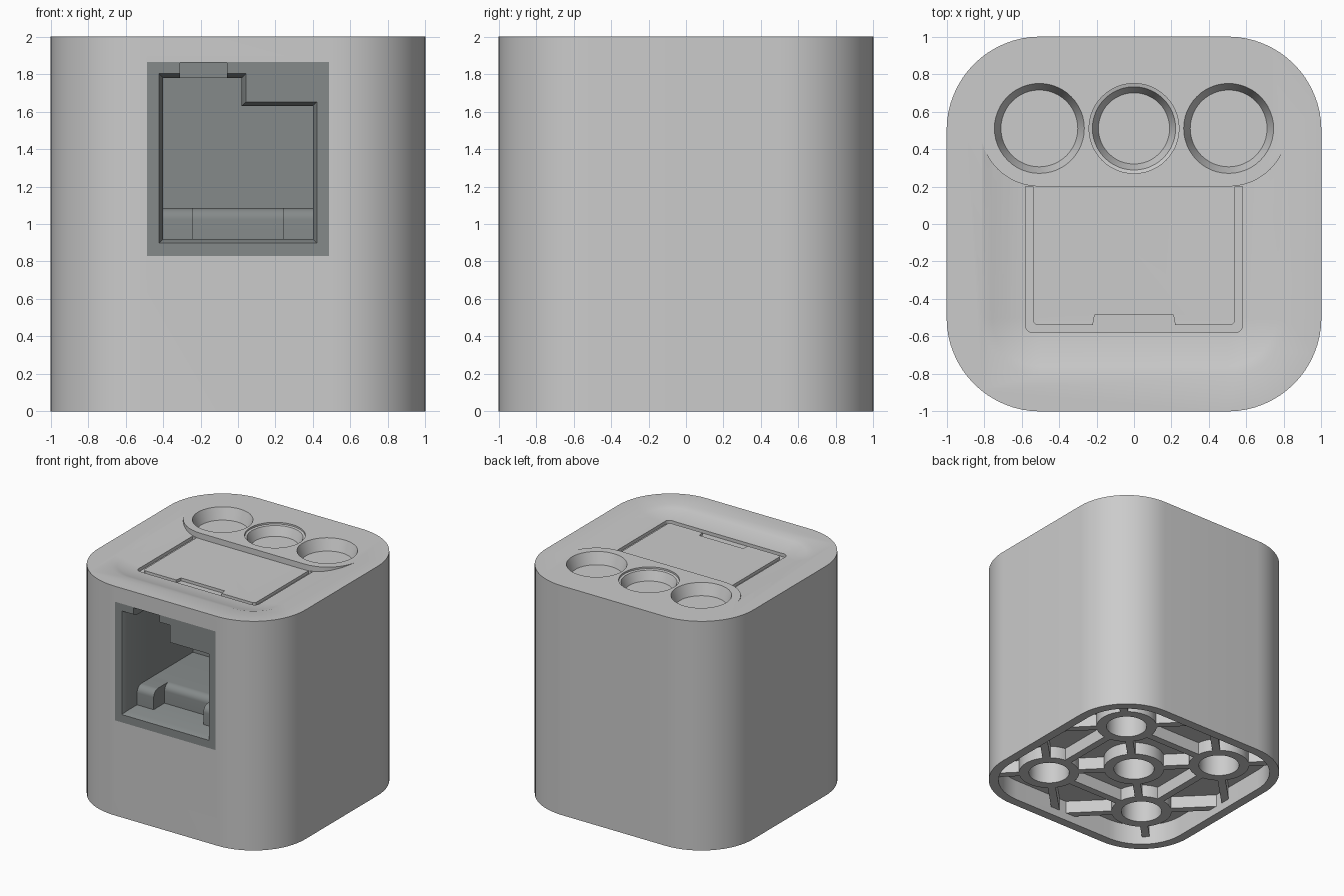
import bpy, bmesh, math
from mathutils import Matrix, Vector

if "Cube" in bpy.data.objects:
    bpy.data.objects.remove(bpy.data.objects["Cube"])


def material(name, rgb):
    m = bpy.data.materials.new(name)
    m.diffuse_color = (*rgb, 1)
    m.use_nodes = True
    m.node_tree.nodes["Principled BSDF"].inputs["Base Color"].default_value = m.diffuse_color
    return m


LIGHT = material("light grey", (0.60, 0.60, 0.60))
DARK = material("dark slate grey", (0.235, 0.255, 0.255))


def loft(name, sections, mat=LIGHT, axis="z"):
    """Solid through outlines [(points, height)] along an axis."""
    put = {"z": lambda a, b, h: (a, b, h), "y": lambda a, b, h: (a, h, b),
           "x": lambda a, b, h: (h, a, b)}[axis]
    bm = bmesh.new()
    rings = [[bm.verts.new(put(a, b, h)) for a, b in pts] for pts, h in sections]
    for lo, hi in zip(rings, rings[1:]):
        for i in range(len(lo)):
            j = (i + 1) % len(lo)
            bm.faces.new((lo[i], lo[j], hi[j], hi[i]))
    bm.faces.new(rings[0][::-1])
    bm.faces.new(rings[-1])
    bmesh.ops.recalc_face_normals(bm, faces=bm.faces)
    me = bpy.data.meshes.new(name)
    bm.to_mesh(me)
    bm.free()
    ob = bpy.data.objects.new(name, me)
    me.materials.append(mat)
    bpy.context.collection.objects.link(ob)
    return ob


def rounded(x0, x1, y0, y1, r, n=12):
    pts = []
    for k, (cx, cy) in enumerate([(x1 - r, y1 - r), (x0 + r, y1 - r),
                                  (x0 + r, y0 + r), (x1 - r, y0 + r)]):
        for i in range(n + 1):
            a = math.pi / 2 * (k + i / n)
            pts.append((cx + r * math.cos(a), cy + r * math.sin(a)))
    return pts


def circle(cx, cy, r, n=48):
    return [(cx + r * math.cos(2 * math.pi * i / n),
             cy + r * math.sin(2 * math.pi * i / n)) for i in range(n)]


def rect(x0, x1, y0, y1):
    return [(x0, y0), (x1, y0), (x1, y1), (x0, y1)]


def bar(cx, cy, length, width, angle):
    m = Matrix.Rotation(angle, 2)
    return [tuple(m @ Vector(p) + Vector((cx, cy))) for p in
            rect(-length / 2, length / 2, -width / 2, width / 2)]


def combine(ob, tool, op="DIFFERENCE"):
    mod = ob.modifiers.new("cut", "BOOLEAN")
    mod.operation, mod.solver, mod.object = op, "EXACT", tool
    bpy.context.view_layer.objects.active = ob
    bpy.ops.object.modifier_apply(modifier=mod.name)
    bpy.data.objects.remove(tool)


# Rounded cube housing
body = loft("housing", [(rounded(-1, 1, -1, 1, 0.5, 16), z) for z in (0, 2)])

# Shallow dish in the top, stopped by the flush rear platform
steps = [(0, 2.05), (0, 2.0)]
for i in range(1, 7):
    t = i / 6
    steps.append((0.305 * t, 2 - 0.05 * (1 - (1 - t) ** 2)))
dish = loft("dish_cutter", [(rounded(-.81 + d, .81 - d, -.81 + d, .81 - d, .31 - d), z)
                            for d, z in steps])
combine(dish, loft("platform", [(rounded(-.82, .82, .2, .86, .315), z) for z in (1.8, 2.2)]))
combine(body, dish)

# Groove around the lid, with a finger notch at its front
groove = loft("groove_cutter", [(rounded(-.58, .58, -.58, .4, .04, 4), z) for z in (1.925, 2.03)])
combine(groove, loft("rear", [(rect(-1, 1, .199, 1), z) for z in (1.8, 2.2)]))
lid = [(-.54, .3), (-.54, -.52), (-.52, -.54), (-.22, -.54), (-.21, -.485),
       (.21, -.485), (.22, -.54), (.52, -.54), (.54, -.52), (.54, .3)]
combine(groove, loft("lid", [(lid, z) for z in (1.8, 2.2)]))
combine(body, groove)

# Three tapered wells in the platform; the middle one has a lip
for x in (-.505, 0, .505):
    prof = [(.24, 2.05), (.24, 2.0), (.205, 1.9)]
    if x == 0:
        prof = [(.24, 2.05), (.24, 1.985), (.222, 1.98), (.19, 1.9)]
    combine(body, loft("well_cutter", [(circle(x, .51, r), z) for r, z in prof]))

# Underside: hollow with a lattice of rings and ribs
hollow = loft("hollow_cutter", [(rounded(-.92, .92, -.92, .92, .42, 16), z) for z in (-.1, .18)])
centres = [(0, 0), (.5, .5), (-.5, .5), (-.5, -.5), (.5, -.5)]
q = math.pi / 4
ribs = [bar(0, 0, 2.6, .065, q), bar(0, 0, 2.6, .065, -q)]
for x, y in centres[1:]:
    ribs.append(bar(x, y, 1.3, .065, -q if x * y > 0 else q))
for s in (-.5, .5):
    ribs += [bar(0, s, 1, .065, 0), bar(s, 0, 1, .065, math.pi / 2)]
ribs += [circle(x, y, .25) for x, y in centres]
for pts in ribs:
    combine(hollow, loft("rib", [(pts, z) for z in (.07, .3)]))
combine(body, hollow)
for x, y in centres:
    combine(body, loft("peg_cutter", [(circle(x, y, .167), z) for z in (-.1, .45)]))

# Opening for the socket
combine(body, loft("socket_cutter", [(rect(-.485, .485, .83, 1.865), y) for y in (-1.1, 0)], axis="y"))


# Cable socket with a stepped, chamfered mouth and a latch slot
def mouth(e):
    return [(-.4 - e, .92 - e), (.4 + e, .92 - e), (.4 + e, 1.63 + e),
            (.02 + e, 1.63 + e), (.02 + e, 1.78 + e), (-.4 - e, 1.78 + e)]


socket = loft("socket", [(rect(-.485, .485, .83, 1.865), y) for y in (-1, 0)], DARK, "y")
combine(socket, loft("mouth_cutter", [(mouth(.022), -1.02), (mouth(.022), -1),
                                      (mouth(0), -.96), (mouth(0), -.05)], DARK, "y"))
combine(socket, loft("latch_cutter", [(rect(-.31, -.06, 1.7, 1.86), y) for y in (-1.1, -.8)], DARK, "y"))


# Ledge inside the socket and its two round-nosed posts
def step(y0, y1):
    r = .06
    arc = [(y0 + r - r * math.cos(a), 1.085 - r + r * math.sin(a))
           for a in [math.pi / 2 * i / 8 for i in range(9)]]
    return [(y0, .92)] + arc + [(y1, 1.085), (y1, .92)]


ledge = loft("ledge", [(step(-.67, -.05), x) for x in (-.4, .4)], DARK, "x")
posts = [loft(n, [(step(-.82, -.6), x) for x in xs], DARK, "x")
         for n, xs in (("left_post", (-.4, -.24)), ("right_post", (.24, .4)))]

# Smooth curves, sharp edges
for ob in (body, socket, ledge, *posts):
    bpy.ops.object.select_all(action="DESELECT")
    ob.select_set(True)
    bpy.context.view_layer.objects.active = ob
    bpy.ops.object.shade_smooth_by_angle(angle=math.radians(30))
